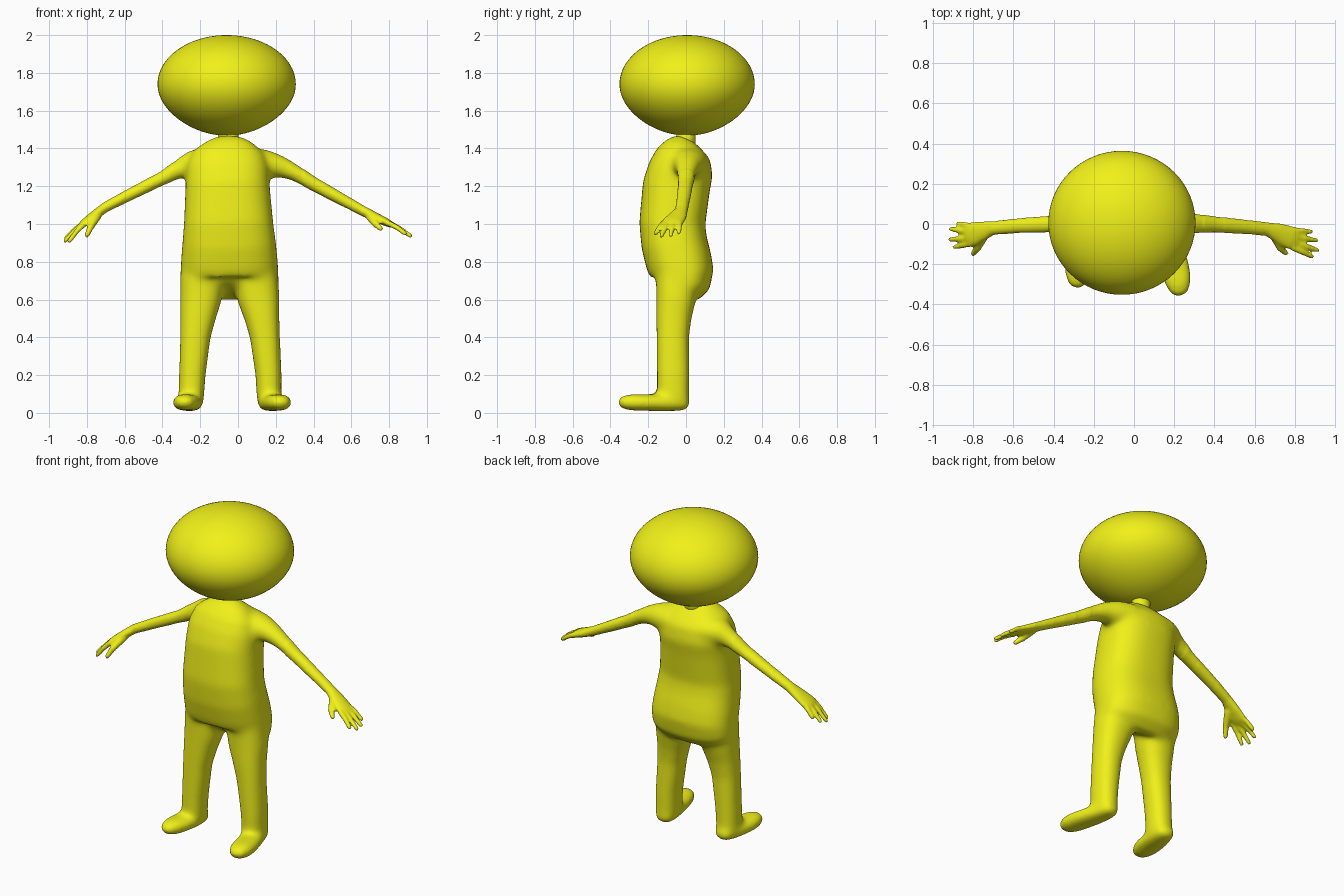
import bpy, bmesh, math
from mathutils import Vector

yellow = bpy.data.materials.new("yellow")
yellow.diffuse_color = (0.88, 0.88, 0.01, 1)


def tube(bm, rings, ref, cap=1.0, p=2.0, n=32):
    """Loft superelliptic rings (x, y, z, half_width, half_depth) with domed ends."""
    pts = [Vector(r[:3]) for r in rings]
    first, last = (pts[1] - pts[0]).normalized(), (pts[-1] - pts[-2]).normalized()
    full = []
    for i, r in enumerate(rings):
        t = (pts[min(i + 1, len(pts) - 1)] - pts[max(i - 1, 0)]).normalized()
        full.append((pts[i], t, r[3], r[4]))
    for end, t, r in ((0, -first, rings[0]), (1, last, rings[-1])):
        depth = min(r[3], r[4]) * cap
        dome = []
        for k in (30, 55, 75, 87):
            c, s = math.cos(math.radians(k)), math.sin(math.radians(k))
            dome.append((Vector(r[:3]) + t * depth * s, last if end else first, r[3] * c, r[4] * c))
        full = full + dome if end else dome[::-1] + full
    loops = []
    for c, t, a, b in full:
        u = (ref - t * ref.dot(t)).normalized()
        v = t.cross(u)
        loop = []
        for k in range(n):
            ca, sa = math.cos(math.tau * k / n), math.sin(math.tau * k / n)
            loop.append(bm.verts.new(c + u * a * math.copysign(abs(ca) ** (2 / p), ca)
                                     + v * b * math.copysign(abs(sa) ** (2 / p), sa)))
        loops.append(loop)
    for l0, l1 in zip(loops, loops[1:]):
        for k in range(n):
            bm.faces.new((l0[k], l0[(k + 1) % n], l1[(k + 1) % n], l1[k]))
    bm.faces.new(loops[0][::-1])
    bm.faces.new(loops[-1])


def make(name, bm):
    bmesh.ops.recalc_face_normals(bm, faces=bm.faces)
    me = bpy.data.meshes.new(name)
    bm.to_mesh(me)
    bm.free()
    me.materials.append(yellow)
    for f in me.polygons:
        f.use_smooth = True
    ob = bpy.data.objects.new(name, me)
    bpy.context.collection.objects.link(ob)
    return ob


X, Y = Vector((1, 0, 0)), Vector((0, 1, 0))
bm = bmesh.new()

# torso: height, centre x, half width, front y, back y
torso = [(1.44, -.05, .09, -.06, .075), (1.415, -.05, .14, -.11, .10), (1.37, -.05, .195, -.16, .13),
         (1.29, -.055, .222, -.2, .145), (1.2, -.055, .223, -.23, .128), (1.0, -.05, .237, -.248, .102),
         (.9, -.047, .248, -.238, .113), (.8, -.046, .257, -.213, .138), (.735, -.045, .26, -.19, .148),
         (.69, -.045, .261, -.172, .13), (.655, -.045, .261, -.162, .08)]
tube(bm, [(cx, (f + b) / 2, z, w, (b - f) / 2) for z, cx, w, f, b in torso], X, cap=.15, p=2.5)

# legs and feet
tube(bm, [(.095, -.05, .72, .115, .11), (.11, -.053, .6, .112, .105), (.128, -.065, .5, .093, .094),
          (.143, -.07, .4, .08, .087), (.162, -.068, .2, .07, .087), (.165, -.068, .07, .066, .085)],
     X, cap=.3, p=2.3)
tube(bm, [(-.19, -.05, .72, .115, .11), (-.197, -.053, .6, .11, .105), (-.213, -.068, .5, .094, .09),
          (-.226, -.075, .4, .081, .082), (-.242, -.075, .2, .071, .08), (-.248, -.075, .07, .068, .08)],
     X, cap=.3, p=2.3)
tube(bm, [(.16, -.02, .052, .058, .042), (.18, -.12, .053, .07, .045), (.205, -.22, .054, .075, .044),
          (.22, -.295, .056, .068, .044), (.224, -.325, .056, .054, .038)], X, p=2.4)
tube(bm, [(-.246, -.02, .052, .06, .042), (-.258, -.1, .053, .073, .045), (-.272, -.19, .055, .076, .044),
          (-.28, -.255, .057, .066, .044), (-.282, -.285, .057, .052, .038)], X, p=2.4)

# arms: shoulder to wrist to knuckles
tube(bm, [(.07, .01, 1.32, .11, .085), (.16, .01, 1.315, .088, .076), (.23, .008, 1.302, .066, .058),
          (.3, .003, 1.272, .053, .045), (.4, -.002, 1.212, .042, .038), (.55, -.014, 1.13, .037, .032),
          (.66, -.025, 1.07, .034, .027), (.72, -.045, 1.04, .05, .025), (.78, -.068, 1.012, .058, .022),
          (.805, -.077, 1.0, .054, .018)], Y)
tube(bm, [(-.18, .01, 1.32, .11, .085), (-.25, .01, 1.318, .08, .07), (-.3, .006, 1.297, .057, .053),
          (-.4, .0, 1.242, .044, .037), (-.57, -.008, 1.157, .038, .032), (-.7, -.02, 1.09, .034, .027),
          (-.755, -.035, 1.05, .05, .025), (-.805, -.05, 1.012, .06, .022),
          (-.825, -.055, .998, .056, .018)], Y)

# fingers and thumbs: base, tip
fingers = [((.79, -.03, 1.008), (.88, -.038, .955)), ((.8, -.062, 1.003), (.907, -.082, .94)),
           ((.8, -.093, 1.003), (.912, -.13, .938)), ((.79, -.118, 1.006), (.885, -.162, .95)),
           ((-.81, -.01, 1.008), (-.875, .003, .95)), ((-.82, -.04, 1.0), (-.91, -.025, .927)),
           ((-.82, -.07, 1.0), (-.915, -.077, .91)), ((-.81, -.098, 1.005), (-.893, -.115, .91))]
for base, tip in fingers:
    b, t = Vector(base), Vector(tip)
    mid = b.lerp(t, .5) + Vector((0, 0, .006))
    tube(bm, [(*b, .016, .016), (*mid, .0145, .0145), (*t, .0125, .0125)], Y, n=12)
for thumb in ([(.7, -.06, 1.04), (.728, -.12, 1.0), (.756, -.145, .975)],
              [(-.745, -.055, 1.045), (-.78, -.122, .985), (-.8, -.148, .94)]):
    tube(bm, [(*c, r, r) for c, r in zip(thumb, (.025, .019, .014))], Y, n=12)

# fuse everything into one skin, then relax it: trunk strongly, hands lightly
body = make("body", bm)
fuse = body.modifiers.new("fuse", "REMESH")
fuse.mode = "VOXEL"
fuse.voxel_size = .008
skin = bpy.data.meshes.new_from_object(body.evaluated_get(bpy.context.evaluated_depsgraph_get()))
body.modifiers.clear()
bm = bmesh.new()
bm.from_mesh(skin)
for reach, steps in ((2, 3), (.6, 5), (.45, 8), (.35, 22)):
    verts = [v for v in bm.verts if abs(v.co.x) < reach]
    for _ in range(steps):
        bmesh.ops.smooth_vert(bm, verts=verts, factor=.5, use_axis_x=True, use_axis_y=True, use_axis_z=True)
bm.to_mesh(body.data)
bm.free()
for f in body.data.polygons:
    f.use_smooth = True

# neck
bm = bmesh.new()
tube(bm, [(-.052, .0, 1.41, .056, .052), (-.052, .0, 1.45, .053, .05), (-.052, .0, 1.5, .056, .053)], X, cap=.1)
make("neck", bm)

# head: flattened egg, narrower below
bm = bmesh.new()
bmesh.ops.create_uvsphere(bm, u_segments=64, v_segments=40, radius=1)
for v in bm.verts:
    x, y, z = v.co
    k = 1 - .1 * z * z if z < 0 else 1
    v.co = (-.06 + .366 * x * k, .006 + .358 * y * k, 1.74 + z * (.26 if z > 0 else .272))
make("head", bm)
